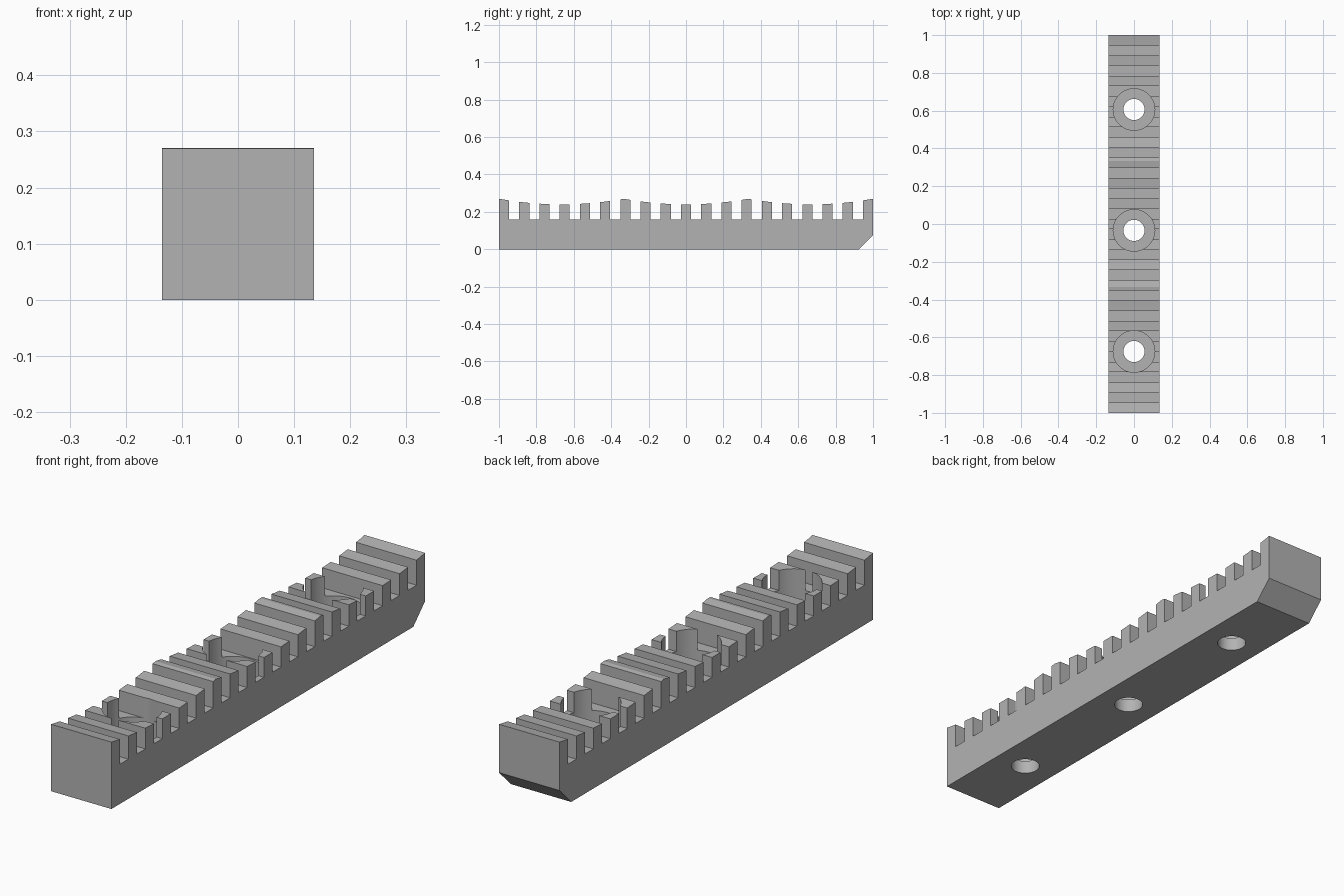
import bpy, bmesh, math

cube = bpy.data.objects.get("Cube")
if cube:
    bpy.data.objects.remove(cube, do_unlink=True)

WIDTH, TEETH = 0.27, 19
STEP = 2 / (2 * TEETH - 1)          # tooth width equals gap width
FLOOR, LOW, HIGH = 0.16, 0.24, 0.27
CHAMFER = 0.075
HOLES = [0.606, -0.034, -0.675]

grey = bpy.data.materials.new("plain grey")
grey.use_nodes = True
colour = (0.45, 0.45, 0.45, 1)
grey.diffuse_color = colour
grey.node_tree.nodes["Principled BSDF"].inputs["Base Color"].default_value = colour


def top_height(y):
    """Three shallow scallops along the length."""
    span = 2 / 3
    t = (y - span * round(y / span)) / (span / 2)
    return LOW + (HIGH - LOW) * t * t


# Side profile of the toothed bar
profile = [(1 - CHAMFER, 0), (-1, 0)]
for i in range(TEETH):
    a = -1 + 2 * i * STEP
    b = a + STEP
    if i > 0:
        profile.append((a, FLOOR))
    tops = [a, (a + b) / 2, b] + [p for p in (-1 / 3, 1 / 3) if a < p < b]
    profile += [(y, top_height(y)) for y in sorted(tops)]
    if i < TEETH - 1:
        profile.append((b, FLOOR))
profile.append((1, CHAMFER))

# Extrude the profile across the width
bm = bmesh.new()
face = bm.faces.new([bm.verts.new((-WIDTH / 2, y, z)) for y, z in profile])
extruded = bmesh.ops.extrude_face_region(bm, geom=[face])
moved = [g for g in extruded["geom"] if isinstance(g, bmesh.types.BMVert)]
bmesh.ops.translate(bm, verts=moved, vec=(WIDTH, 0, 0))
bmesh.ops.recalc_face_normals(bm, faces=bm.faces)
mesh = bpy.data.meshes.new("toothed_bar")
bm.to_mesh(mesh)
bm.free()
bar = bpy.data.objects.new("toothed_bar", mesh)
bpy.context.collection.objects.link(bar)
mesh.materials.append(grey)


def bore(name, y, radius, bottom, top):
    """Subtract an upright cylinder from the bar."""
    bpy.ops.mesh.primitive_cylinder_add(
        vertices=48, radius=radius, depth=top - bottom,
        location=(0, y, (top + bottom) / 2))
    cutter = bpy.context.object
    cutter.name = name
    cutter.data.materials.append(grey)
    cutter.hide_render = True
    cutter.hide_set(True)
    cutter.display_type = 'WIRE'
    mod = bar.modifiers.new(name, 'BOOLEAN')
    mod.operation = 'DIFFERENCE'
    mod.solver = 'EXACT'
    mod.object = cutter
    return cutter


# Counterbored screw holes
cutters = []
for y in HOLES:
    cutters.append(bore("counterbore_cutter", y, 0.11, 0.055, 0.4))
    cutters.append(bore("screw_hole_cutter", y, 0.056, -0.1, 0.3))

# Apply the cuts and tidy up
bpy.ops.object.select_all(action='DESELECT')
bar.select_set(True)
bpy.context.view_layer.objects.active = bar
for mod in list(bar.modifiers):
    bpy.ops.object.modifier_apply(modifier=mod.name)
for cutter in cutters:
    bpy.data.objects.remove(cutter, do_unlink=True)
bpy.ops.object.shade_smooth_by_angle(angle=math.radians(20))
